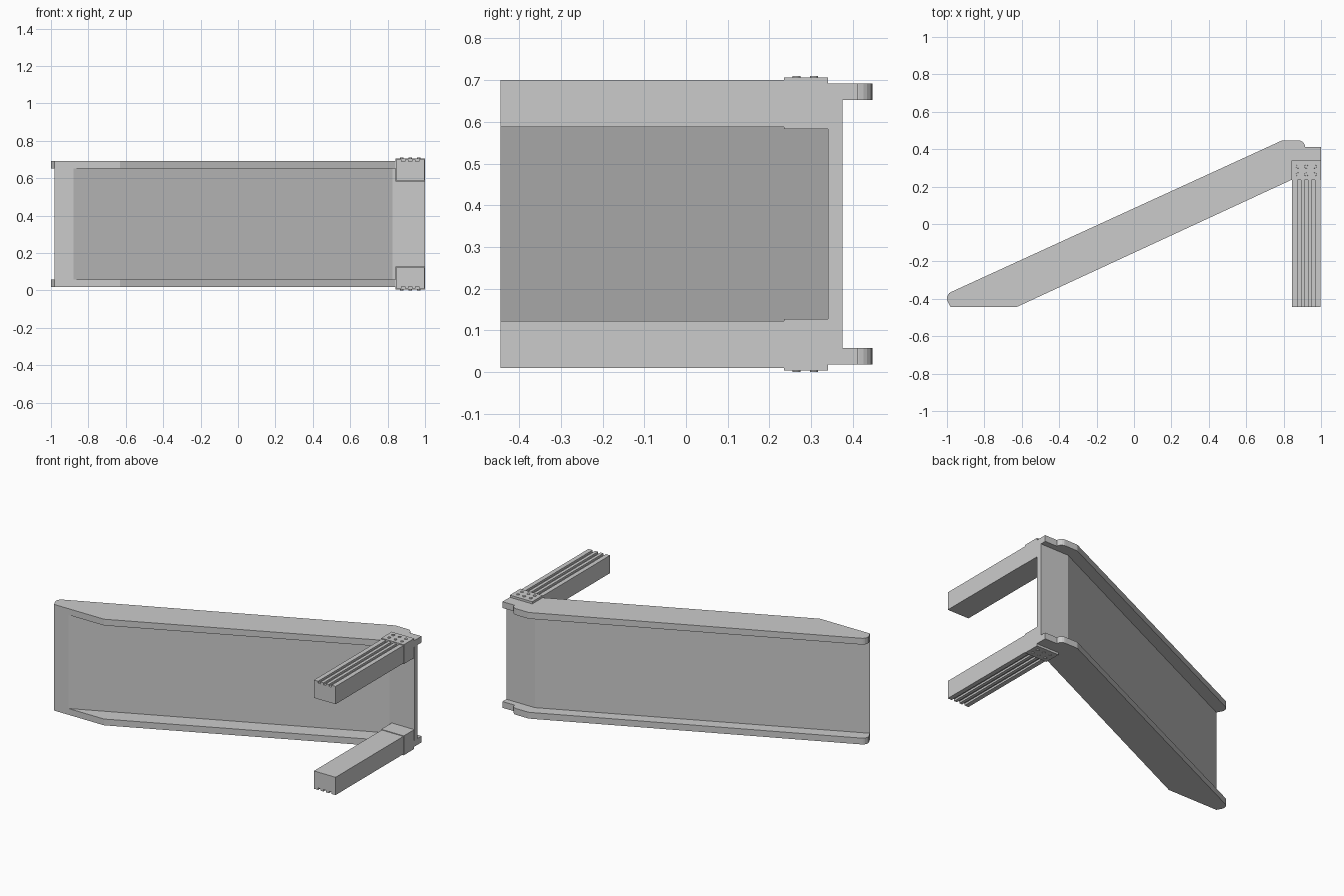
import bpy, bmesh, math

if "Cube" in bpy.data.objects:
    bpy.data.objects.remove(bpy.data.objects["Cube"])

MID = 0.355  # height of the mirror plane


def finish(name, bm, mirror=True):
    bmesh.ops.recalc_face_normals(bm, faces=bm.faces)
    me = bpy.data.meshes.new(name)
    bm.to_mesh(me)
    bm.free()
    ob = bpy.data.objects.new(name, me)
    ob.location.z = MID
    bpy.context.collection.objects.link(ob)
    if mirror:
        mod = ob.modifiers.new("mirror", 'MIRROR')
        mod.use_axis = (False, False, True)
        mod.use_mirror_merge = False
    return ob


def prism(name, pts, a, b, axis='Z', mirror=True):
    """Extrude a 2D profile from a to b along Z (profile xy) or Y (profile xz)."""
    bm = bmesh.new()
    place = (lambda p, h: (p[0], p[1], h)) if axis == 'Z' else (lambda p, h: (p[0], h, p[1]))
    face = bm.faces.new([bm.verts.new(place(p, a)) for p in pts])
    ext = bmesh.ops.extrude_face_region(bm, geom=[face])
    vec = (0, 0, b - a) if axis == 'Z' else (0, b - a, 0)
    bmesh.ops.translate(bm, vec=vec, verts=[v for v in ext['geom'] if isinstance(v, bmesh.types.BMVert)])
    return finish(name, bm, mirror)


def arc(cx, cy, r, a0, a1, n=5):
    return [(cx + r * math.cos(math.radians(a0 + (a1 - a0) * i / n)),
             cy + r * math.sin(math.radians(a0 + (a1 - a0) * i / n))) for i in range(n + 1)]


# Side rails: sloped beam with rounded tip and shoulder
rail = [(-0.98, -0.445), (-0.63, -0.445), (0.84, 0.235), (1.0, 0.235), (1.0, 0.413), (0.915, 0.413)]
rail += arc(0.88, 0.412, 0.035, 5, 90)
rail += arc(0.80, 0.412, 0.035, 90, 115, 3)
rail += arc(-0.962, -0.398, 0.038, 115, 215, 6)
prism("side_rails", rail, 0.297, 0.337)

# Deck panel with a flat landing at its upper end
deck = [(-0.98, -0.445), (-0.88, -0.445), (0.826, 0.341), (1.0, 0.341), (1.0, 0.375), (0.80, 0.375)]
prism("deck_panel", deck, -0.31, 0.31, mirror=False)

# Legs with lengthwise grooves on the outer face
x0, x1, top, depth, gw = 0.845, 0.997, 0.345, 0.012, 0.018
leg = [(x0, 0.232), (x0, top)]
for i in range(3):
    c = x0 + (x1 - x0) * (i + 1) / 4
    leg += [(c - gw / 2, top), (c - gw / 2, top - depth), (c + gw / 2, top - depth), (c + gw / 2, top)]
leg += [(x1, top), (x1, 0.232)]
prism("legs", leg, -0.445, 0.30, axis='Y')

# Sleeves joining the legs to the rails
prism("leg_sleeves", [(0.842, 0.235), (1.0, 0.235), (1.0, 0.34), (0.842, 0.34)], 0.228, 0.351)

# Rivets on the sleeves
bm = bmesh.new()
for x in (0.876, 0.921, 0.966):
    for y in (0.265, 0.307):
        r = bmesh.ops.create_cone(bm, cap_ends=True, segments=12, radius1=0.01, radius2=0.009, depth=0.006)
        bmesh.ops.translate(bm, vec=(x, y, 0.352), verts=r['verts'])
finish("rivets", bm)
